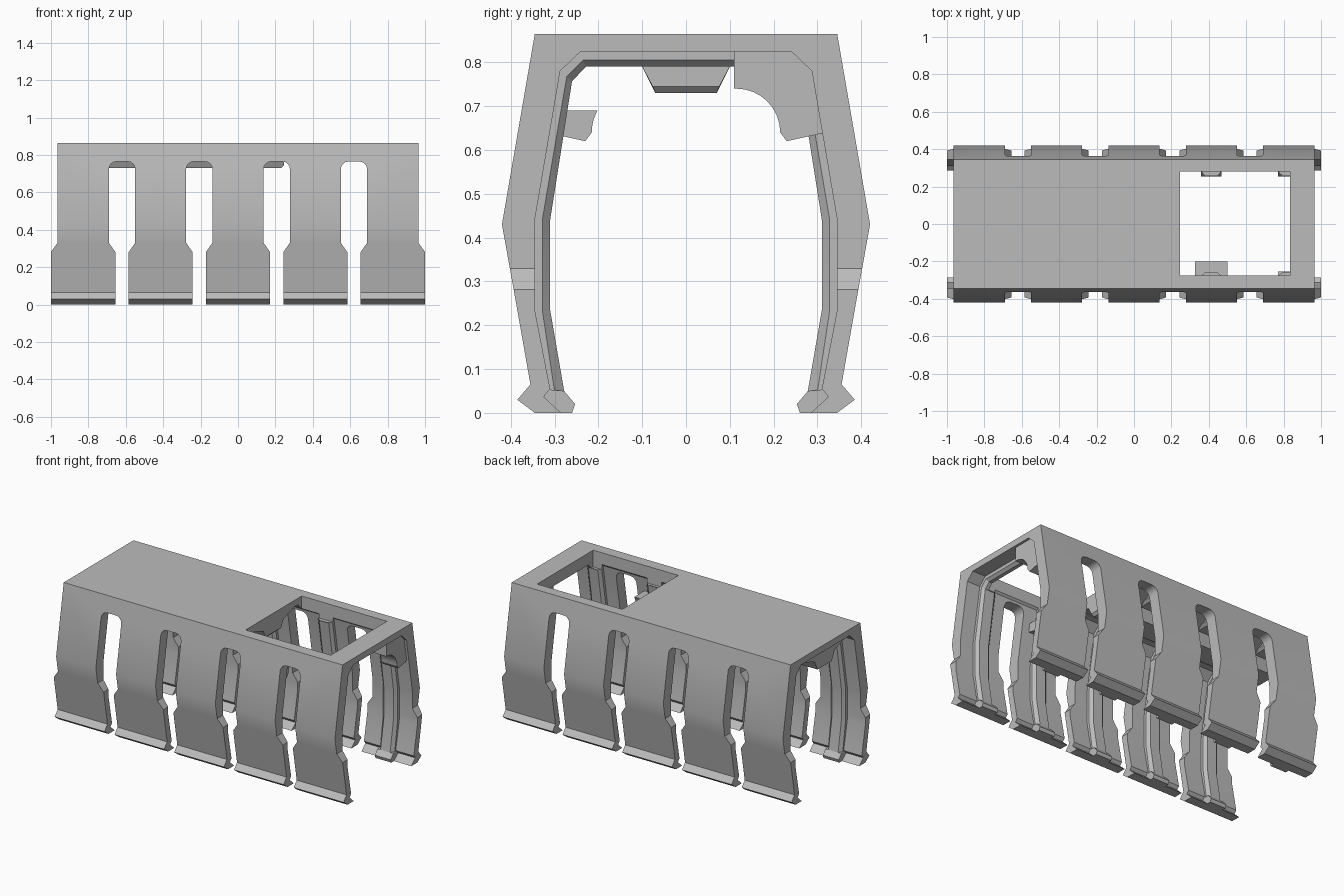
import bpy, bmesh, math

cube = bpy.data.objects.get("Cube")
if cube:
    bpy.data.objects.remove(cube, do_unlink=True)

grey = bpy.data.materials.new("light_grey")
grey.use_nodes = True
grey.diffuse_color = (0.5, 0.5, 0.5, 1)
grey.node_tree.nodes["Principled BSDF"].inputs["Base Color"].default_value = (0.5, 0.5, 0.5, 1)


def loft(name, rings):
    """Closed skin through rings of matching points, capped at both ends."""
    bm = bmesh.new()
    rows = [[bm.verts.new(p) for p in ring] for ring in rings]
    n = len(rows[0])
    for a, b in zip(rows, rows[1:]):
        for i in range(n):
            j = (i + 1) % n
            bm.faces.new((a[i], a[j], b[j], b[i]))
    bm.faces.new(rows[0])
    bm.faces.new(rows[-1])
    bmesh.ops.recalc_face_normals(bm, faces=bm.faces)
    mesh = bpy.data.meshes.new(name)
    bm.to_mesh(mesh)
    bm.free()
    mesh.materials.append(grey)
    obj = bpy.data.objects.new(name, mesh)
    bpy.context.scene.collection.objects.link(obj)
    return obj


def along_x(name, yz, x0, x1):
    return loft(name, [[(x, y, z) for y, z in yz] for x in (x0, x1)])


def along_y(name, xz, y0=-1, y1=1):
    return loft(name, [[(x, y, z) for x, z in xz] for y in (y0, y1)])


def cut(obj, cutters):
    for c in cutters:
        mod = obj.modifiers.new("cut", 'BOOLEAN')
        mod.operation = 'DIFFERENCE'
        mod.solver = 'EXACT'
        mod.object = c
    bpy.context.view_layer.objects.active = obj
    for mod in list(obj.modifiers):
        bpy.ops.object.modifier_apply(modifier=mod.name)


def mirrored(points):
    return points + [(-y, z) for y, z in reversed(points)]


# Bent shell: outer skin from foot to roof, then inner skin back
outer = [(0.285, 0), (0.345, 0), (0.385, 0.03), (0.355, 0.065), (0.393, 0.28),
         (0.402, 0.33), (0.42, 0.43), (0.345, 0.865)]
inner = [(0.325, 0.037), (0.31, 0.055), (0.345, 0.235), (0.345, 0.44),
         (0.287, 0.78), (0.24, 0.825)]
shell = along_x("shell", mirrored(outer) + [(-y, z) for y, z in inner]
                + inner[::-1], -1, 1)

# Cutters: side slots, end notches and roof opening
cutters = []
for cx in (-0.62, -0.207, 0.207, 0.62):
    half = [(0.035, -0.1), (0.035, 0.28), (0.07, 0.33), (0.07, 0.725)]
    half += [(0.03 + 0.04 * math.cos(math.radians(a)),
              0.725 + 0.04 * math.sin(math.radians(a))) for a in (22, 45, 67, 90)]
    cutters.append(along_y("slot_cutter", [(cx + x, z) for x, z in mirrored(half)]))
for s in (-1, 1):
    cutters.append(along_y("end_cutter", [(s * x, z) for x, z in (
        (1.001, 0.28), (0.965, 0.33), (0.965, 1), (1.1, 1), (1.1, 0.28))]))
opening = along_x("opening_cutter", [(-0.275, 0.76), (0.28, 0.76), (0.28, 1),
                                     (-0.275, 1)], 0.245, 0.835)
cut(shell, cutters + [opening])

# Inner arch ribs with chamfered sides, and a toe at each foot
wall = [(0.32, 0.05), (0.355, 0.235), (0.355, 0.44), (0.295, 0.785), (0.243, 0.835)]
mid = [(0.3, 0.05), (0.328, 0.235), (0.328, 0.44), (0.272, 0.768), (0.235, 0.805)]
crest = [(0.278, 0.05), (0.31, 0.235), (0.31, 0.44), (0.26, 0.757), (0.228, 0.79)]
toe = [(0.33, 0.055), (0.278, 0.05), (0.253, 0.02), (0.26, 0), (0.31, 0)]
parts = [shell]
for cx in (-0.825, -0.413, 0, 0.413, 0.825):
    rings = []
    for w, m, c in zip(mirrored(wall), mirrored(mid), mirrored(crest)):
        rings.append([(cx + dx, p[0], p[1]) for dx, p in (
            (-0.05, w), (-0.05, m), (-0.033, c), (0.033, c), (0.05, m), (0.05, w))])
    rib = loft("arch_rib", rings)
    if cx > 0.2:
        cut(rib, [opening])
    parts.append(rib)
    for s in (-1, 1):
        parts.append(along_x("rib_toe", [(s * y, z) for y, z in toe],
                             cx - 0.055, cx + 0.055))

# Long beam under the roof, with a chamfered lower front edge
beam_top = [(0.225, 0.83), (0.1, 0.79)]
rings = []
for x, y, z in ((-0.96, 0.07, 0.73), (0.23, 0.07, 0.73), (0.245, 0.076, 0.745)):
    rings.append([(x, a, b) for a, b in mirrored(beam_top + [(y, z)])])
parts.append(loft("roof_beam", rings))


# Curved brackets in the corners between wall and roof
def bracket(name, side, x0, x1, start, top):
    arc = [(0.115 + 0.1 * math.cos(math.radians(start * (1 - t / 8))),
            0.64 + 0.1 * math.sin(math.radians(start * (1 - t / 8)))) for t in range(9)]
    yz = top + arc + [(0.23, 0.62), (0.275, 0.63), (0.32, 0.64)]
    return along_x(name, [(side * y, z) for y, z in yz], x0, x1)


parts.append(bracket("corner_bracket", 1, 0.84, 0.95, 90,
                     [(0.295, 0.78), (0.243, 0.83), (0.11, 0.83), (0.11, 0.74)]))
parts.append(bracket("short_bracket", -1, 0.325, 0.5, 30, [(0.31, 0.69)]))

for c in cutters + [opening]:
    bpy.data.objects.remove(c, do_unlink=True)

bpy.ops.object.select_all(action='DESELECT')
for p in parts:
    p.select_set(True)
bpy.context.view_layer.objects.active = shell
bpy.ops.object.shade_smooth_by_angle(angle=math.radians(25))
